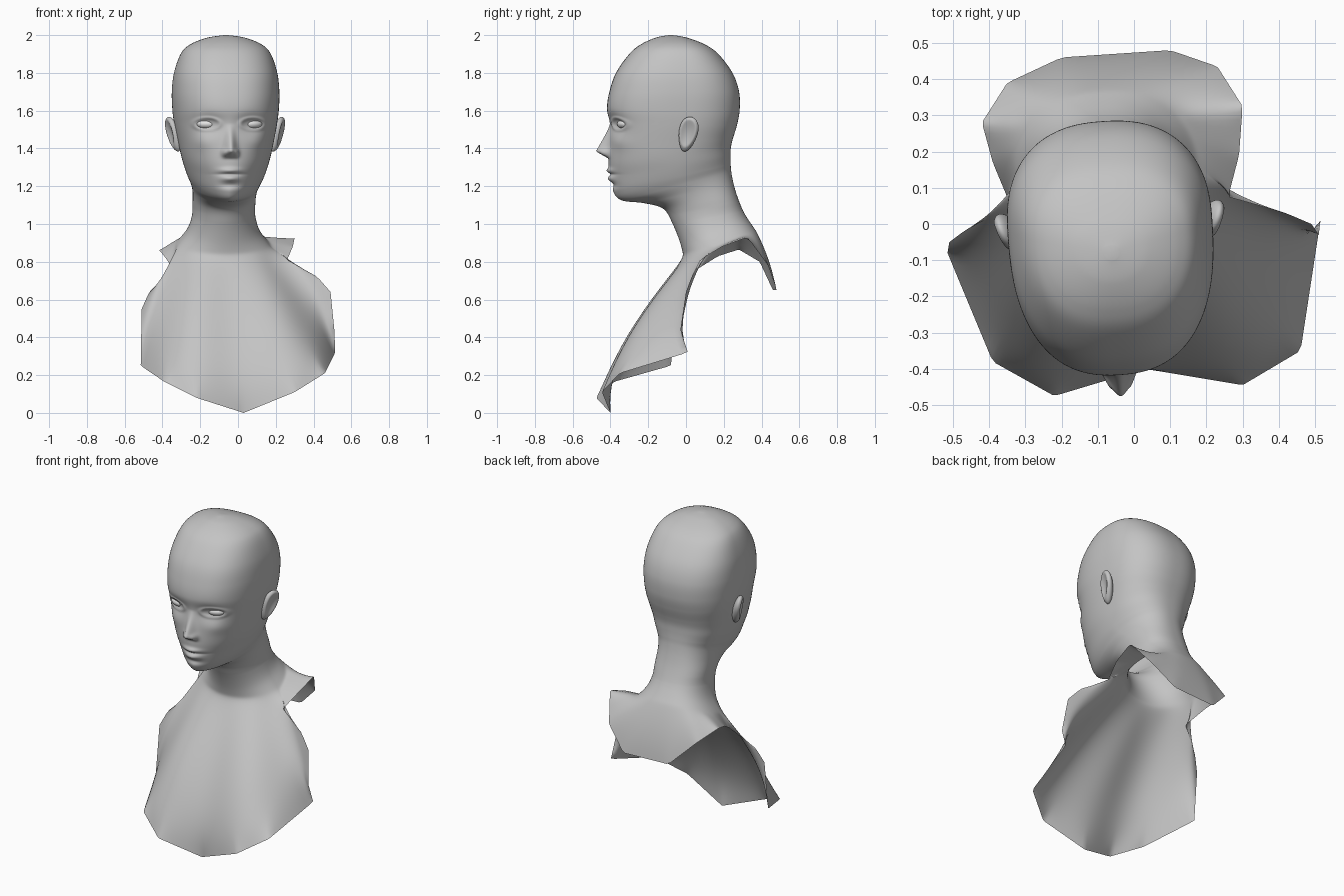
import bpy, bmesh, math
from mathutils import Vector, Matrix

cube = bpy.data.objects.get("Cube")
if cube:
    bpy.data.objects.remove(cube, do_unlink=True)


def make_material(name, color):
    mat = bpy.data.materials.new(name)
    mat.use_nodes = True
    mat.diffuse_color = color
    mat.node_tree.nodes["Principled BSDF"].inputs["Base Color"].default_value = color
    return mat


clay = make_material("grey clay", (0.55, 0.55, 0.55, 1))
white = make_material("eye white", (0.95, 0.95, 0.95, 1))

# The head is turned slightly towards its own left
POSE = Matrix.Translation((-0.067, 0, 0)) @ Matrix.Rotation(0.065, 4, 'Z')
COLUMNS, STEPS, CHEST_ROWS = 176, 13, 26

# Head and neck rings: front y, front z, back y, back z, half width, squareness
RINGS = [
    (-0.10, 1.999, -0.06, 1.999, 0.02, 2),
    (-0.165, 1.985, 0.01, 1.985, 0.105, 2.1),
    (-0.24, 1.95, 0.10, 1.95, 0.19, 2.3),
    (-0.30, 1.90, 0.17, 1.90, 0.238, 2.4),
    (-0.37, 1.80, 0.245, 1.80, 0.272, 2.5),
    (-0.405, 1.70, 0.28, 1.70, 0.283, 2.5),
    (-0.418, 1.61, 0.283, 1.60, 0.28, 2.45),
    (-0.405, 1.53, 0.268, 1.52, 0.27, 2.4),
    (-0.408, 1.42, 0.247, 1.45, 0.253, 2.2),
    (-0.41, 1.32, 0.237, 1.405, 0.238, 2),
    (-0.40, 1.25, 0.235, 1.36, 0.223, 1.85),
    (-0.385, 1.17, 0.236, 1.32, 0.203, 1.7),
    (-0.34, 1.125, 0.239, 1.28, 0.184, 1.65),
    (-0.22, 1.11, 0.25, 1.22, 0.17, 1.8),
    (-0.12, 1.08, 0.27, 1.15, 0.166, 2),
    (-0.07, 1.0, 0.302, 1.07, 0.168, 2),
    (-0.03, 0.90, 0.335, 1.015, 0.195, 2),
    (-0.01, 0.82, 0.37, 0.965, 0.25, 2),
]

# Open lower edge: angle from the front, then position
EDGE = [
    (0, 0.03, -0.40, 0), (20, 0.30, -0.445, 0.11), (38, 0.46, -0.35, 0.21),
    (56, 0.515, 0.01, 0.32), (64, 0.51, -0.03, 0.44), (72, 0.49, 0, 0.64),
    (80, 0.42, 0.03, 0.72),
    (92, 0.26, 0.075, 0.81), (110, 0.29, 0.19, 0.88), (125, 0.30, 0.325, 0.93),
    (145, 0.23, 0.435, 0.78), (165, 0.10, 0.48, 0.65), (195, -0.20, 0.46, 0.65),
    (215, -0.35, 0.39, 0.80), (235, -0.42, 0.28, 0.865), (250, -0.39, 0.17, 0.83),
    (268, -0.34, 0.05, 0.755), (280, -0.47, -0.02, 0.64), (288, -0.51, -0.05, 0.55),
    (302, -0.515, -0.08, 0.25), (322, -0.39, -0.38, 0.165), (340, -0.22, -0.475, 0.08),
    (360, 0.03, -0.40, 0),
]


def spline(a, b, c, d, t):
    """Smooth curve value between b and c."""
    return b + 0.5 * t * (c - a + t * (2 * a - 5 * b + 4 * c - d + t * (3 * (b - c) + d - a)))


def smooth_rings():
    last = len(RINGS) - 1
    for i in range(last):
        keys = [RINGS[max(0, min(last, i + k))] for k in (-1, 0, 1, 2)]
        for s in range(STEPS):
            yield [spline(*values, s / STEPS) for values in zip(*keys)]
    yield RINGS[last]


def bump(value, centre, spread):
    return math.exp(-((value - centre) / spread) ** 2)


def face_relief(x, z):
    """Forward push of the face features; negative values sink in."""
    x = abs(x)
    out = 0
    # nose bridge, tip and wings
    t = (1.53 - z) / 0.145
    if 0 < t < 1.3:
        depth = 0.069 * (t ** 1.2 if t < 1 else max(0, (1.27 - t) / 0.27))
        out += depth * bump(x, 0, 0.021 + 0.01 * t)
    out += 0.02 * bump(x, 0.031, 0.014) * bump(z, 1.375, 0.018)
    # eye sockets, lids and cheekbones
    out -= 0.022 * bump(x, 0.11, 0.065) * bump(z, 1.52, 0.05)
    lid = math.hypot((x - 0.122) / 0.054, (z - 1.53) / 0.026)
    out += 0.007 * bump(lid, 1.25, 0.25)
    out += 0.007 * bump(x, 0.15, 0.05) * bump(z, 1.43, 0.04)
    # lips and the crease above the chin
    out += 0.015 * bump(x, 0, 0.055) * bump(z, 1.283, 0.014)
    out += 0.016 * bump(x, 0, 0.048) * bump(z, 1.24, 0.015)
    out -= 0.007 * bump(x, 0, 0.07) * bump(z, 1.263, 0.006)
    out -= 0.011 * bump(x, 0, 0.05) * bump(z, 1.205, 0.016)
    return out


def ring_point(ring, angle):
    front_y, front_z, back_y, back_z, width, power = ring
    s, c = math.sin(angle), math.cos(angle)
    if c < 0:
        power = 2.4
    radius = (abs(s) ** power + abs(c) ** power) ** (-1 / power)
    # the widest point moves forward at the shoulders
    share = 0.58 - 0.8 * max(0, 1.05 - front_z)
    middle = front_y + share * (back_y - front_y)
    x = width * s * radius
    y = middle - c * radius * ((middle - front_y) if c > 0 else (back_y - middle))
    z = front_z + (back_z - front_z) * (y - front_y) / (back_y - front_y)
    if c > 0 and z > 1.13:
        y -= face_relief(x, z) * min(1, 3 * c)
    return POSE @ Vector((x, y, z))


def edge_point(angle):
    degrees = math.degrees(angle)
    for a, b in zip(EDGE, EDGE[1:]):
        if a[0] <= degrees <= b[0]:
            return Vector(a[1:]).lerp(Vector(b[1:]), (degrees - a[0]) / (b[0] - a[0]))
    return Vector(EDGE[0][1:])


def finish(name, bm, mat):
    bmesh.ops.recalc_face_normals(bm, faces=bm.faces)
    for face in bm.faces:
        face.smooth = True
    mesh = bpy.data.meshes.new(name)
    bm.to_mesh(mesh)
    bm.free()
    mesh.materials.append(mat)
    obj = bpy.data.objects.new(name, mesh)
    bpy.context.collection.objects.link(obj)


# Head, neck, chest and upper back as one open skin, columns densest at the face
angles = []
for i in range(COLUMNS):
    u = math.tau * i / COLUMNS
    angles.append(u - 0.35 * math.sin(u))
rows = [[ring_point(ring, a) for a in angles] for ring in smooth_rings()]
collar = rows[-1]
for k in range(1, CHEST_ROWS + 1):
    t = k / CHEST_ROWS
    row = []
    for start, a in zip(collar, angles):
        end = edge_point(a)
        s, c = math.sin(a), math.cos(a)
        swell = 0.13 * (end - start).length * max(c, -0.6 * c)
        control = start.lerp(end, 0.5 + 0.2 * max(0, c))
        control += Vector((0.3 * s, -c, 0.3 + 1.2 * s * s)) * swell
        row.append(start * (1 - t) ** 2 + control * 2 * t * (1 - t) + end * t * t)
    # ease the corners of the edge out of the chest, keeping the edge itself
    ease = [0.5 * min(1, 3 * (1 - t)) * min(1, 6 * t) * max(0.04, min(1, 2 * math.cos(a)))
            for a in angles]
    for _ in range(80):
        row = [p.lerp((row[i - 1] + row[(i + 1) % COLUMNS]) / 2, ease[i])
               for i, p in enumerate(row)]
    rows.append(row)

# Soften the turn from neck to chest, leaving the face and the edge alone
first = len(rows) - CHEST_ROWS - 2 * STEPS
for _ in range(12):
    rows[first:-1] = [
        [p.lerp((above + below) / 2, 0.5) for above, p, below in zip(*rows[r - 1:r + 2])]
        for r in range(first, len(rows) - 1)]

bm = bmesh.new()
grid = [[bm.verts.new(p) for p in row] for row in rows]
crown = bm.verts.new(POSE @ Vector((0, -0.08, 2)))
for i in range(COLUMNS):
    j = (i + 1) % COLUMNS
    bm.faces.new((crown, grid[0][i], grid[0][j]))
    for upper, lower in zip(grid, grid[1:]):
        bm.faces.new((upper[i], lower[i], lower[j], upper[j]))
finish("head_and_bust", bm, clay)

for side, label in ((1, "left"), (-1, "right")):
    mirror = Matrix.Diagonal((side, 1, 1, 1))

    # Eyeball set into its socket
    bm = bmesh.new()
    bmesh.ops.create_uvsphere(bm, u_segments=32, v_segments=16, radius=1)
    shape = Matrix.Translation((0.122, -0.336, 1.53)) @ Matrix.Rotation(0.3, 4, 'Z')
    bm.transform(POSE @ mirror @ shape @ Matrix.Diagonal((0.055, 0.034, 0.027, 1)))
    finish(label + "_eye", bm, white)

    # Ear: flattened ball, narrower at the lobe, dished on the outside
    bm = bmesh.new()
    bmesh.ops.create_uvsphere(bm, u_segments=40, v_segments=28, radius=1)
    for v in bm.verts:
        reach = math.hypot(v.co.y, v.co.z - 0.1) / 0.78
        if v.co.x > 0 and reach < 1:
            v.co.x -= 0.75 * (1 - reach ** 2)
        v.co.y *= 1 + 0.25 * v.co.z
    tilt = (Matrix.Rotation(0.3, 4, 'Y') @ Matrix.Rotation(-0.2, 4, 'X')
            @ Matrix.Rotation(-0.35, 4, 'Z'))
    shape = Matrix.Translation((0.277, -0.008, 1.475)) @ tilt
    bm.transform(POSE @ mirror @ shape @ Matrix.Diagonal((0.03, 0.05, 0.097, 1)))
    finish(label + "_ear", bm, clay)
